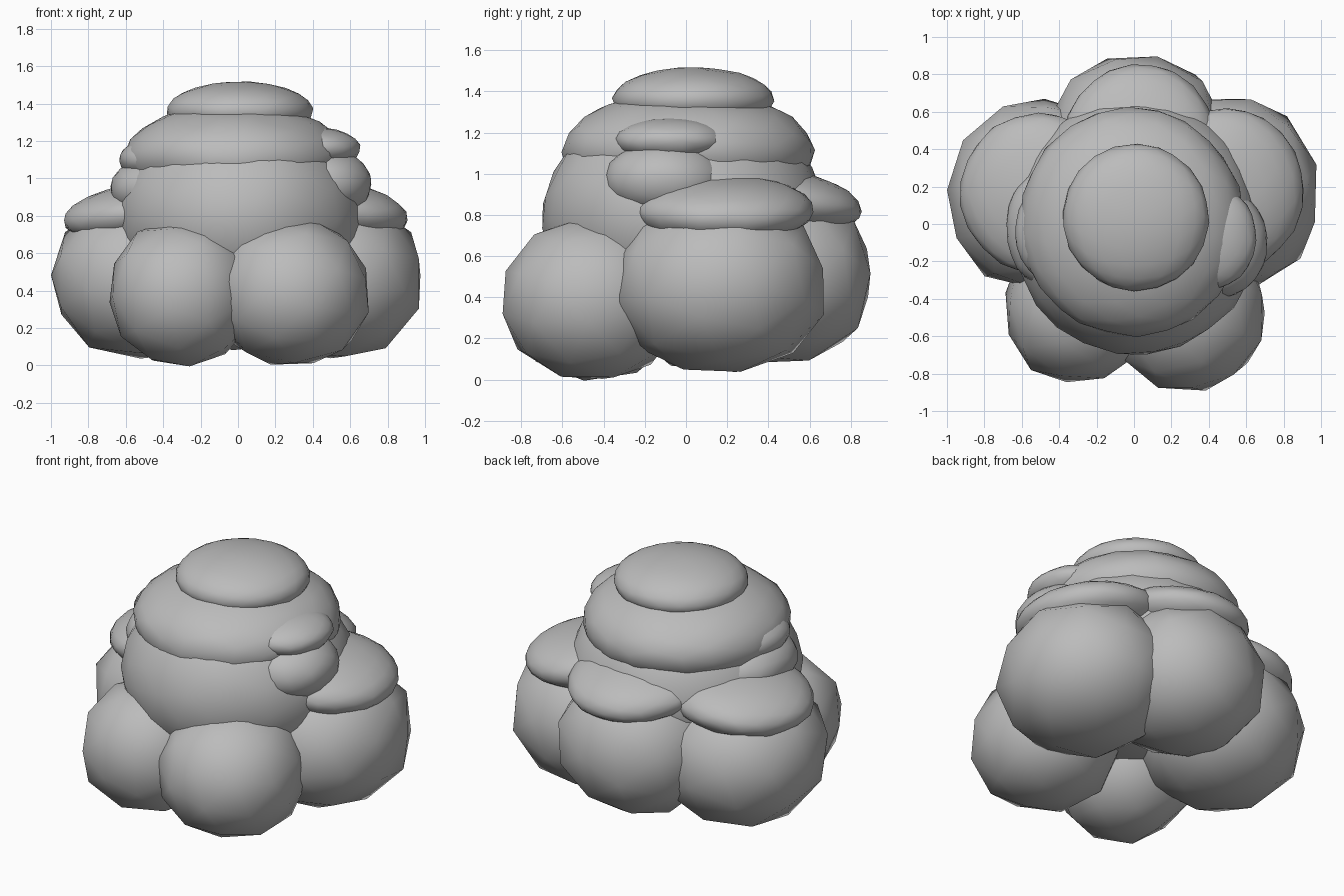
import bpy, bmesh, random
from math import radians
from mathutils import Vector, Euler

if "Cube" in bpy.data.objects:
    bpy.data.objects.remove(bpy.data.objects["Cube"], do_unlink=True)
random.seed(4)

grey = bpy.data.materials.new("soft grey")
grey.use_nodes = True
colour = (0.5, 0.5, 0.5, 1)
grey.diffuse_color = colour
grey.node_tree.nodes["Principled BSDF"].inputs["Base Color"].default_value = colour


def blob(name, centre, radii, detail=2, jitter=0.015, tilt=(0, 0), power=2.0):
    """Lumpy, smooth-shaded ellipsoid; a power above 2 makes it fuller."""
    bm = bmesh.new()
    bmesh.ops.create_icosphere(bm, subdivisions=detail, radius=1)
    spin = Euler([random.uniform(0, 3) for _ in range(3)]).to_matrix()
    lean = Euler((radians(tilt[0]), radians(tilt[1]), 0)).to_matrix()
    for v in bm.verts:
        p = spin @ v.co
        p /= sum(abs(c) ** power for c in p) ** (1 / power)
        p *= 1.02 + random.uniform(-jitter, jitter)
        p = Vector(a * b for a, b in zip(p, radii))
        v.co = lean @ p + Vector(centre)
    for f in bm.faces:
        f.smooth = True
    mesh = bpy.data.meshes.new(name)
    bm.to_mesh(mesh)
    bm.free()
    mesh.materials.append(grey)
    obj = bpy.data.objects.new(name, mesh)
    bpy.context.collection.objects.link(obj)


# Central mound, stacked upper layer and crown
blob("body", (0.01, -0.01, 0.8), (0.655, 0.68, 0.54), 3, 0.01)
blob("upper_layer", (-0.01, 0.01, 1.11), (0.59, 0.6, 0.285), 3, 0.015)
blob("crown", (0.01, 0.035, 1.36), (0.385, 0.385, 0.155), 3, 0.008)

# Ring of five large, full lobes at the base
lobes = {
    "front_right_lobe": ((-0.3, -0.44, 0.385), (0.385, 0.4, 0.38)),
    "front_left_lobe": ((0.285, -0.455, 0.39), (0.41, 0.435, 0.39)),
    "left_lobe": ((0.5, 0.165, 0.46), (0.485, 0.51, 0.42)),
    "right_lobe": ((-0.5, 0.155, 0.46), (0.485, 0.5, 0.42)),
    "back_lobe": ((0.01, 0.435, 0.5), (0.465, 0.465, 0.42)),
}
for name, (centre, radii) in lobes.items():
    blob(name, centre, radii, power=2.25)

# Flat caps on the side and back lobes
blob("left_cap", (0.49, 0.18, 0.825), (0.415, 0.43, 0.165), 3, 0.012, (0, 7))
blob("right_cap", (-0.51, 0.165, 0.815), (0.415, 0.42, 0.16), 3, 0.012, (0, -7))
blob("back_cap", (0.03, 0.44, 0.87), (0.4, 0.41, 0.155), 3, 0.012, (-8, 0))

# Small swellings on the shoulders
blob("left_upper_bump", (0.42, -0.07, 1.16), (0.23, 0.27, 0.11), 3)
blob("left_lower_bump", (0.45, -0.1, 0.97), (0.26, 0.29, 0.19), 3)
blob("right_upper_bump", (-0.43, -0.04, 1.1), (0.2, 0.27, 0.12), 3)
blob("right_lower_bump", (-0.44, -0.02, 0.94), (0.24, 0.32, 0.18), 3)
